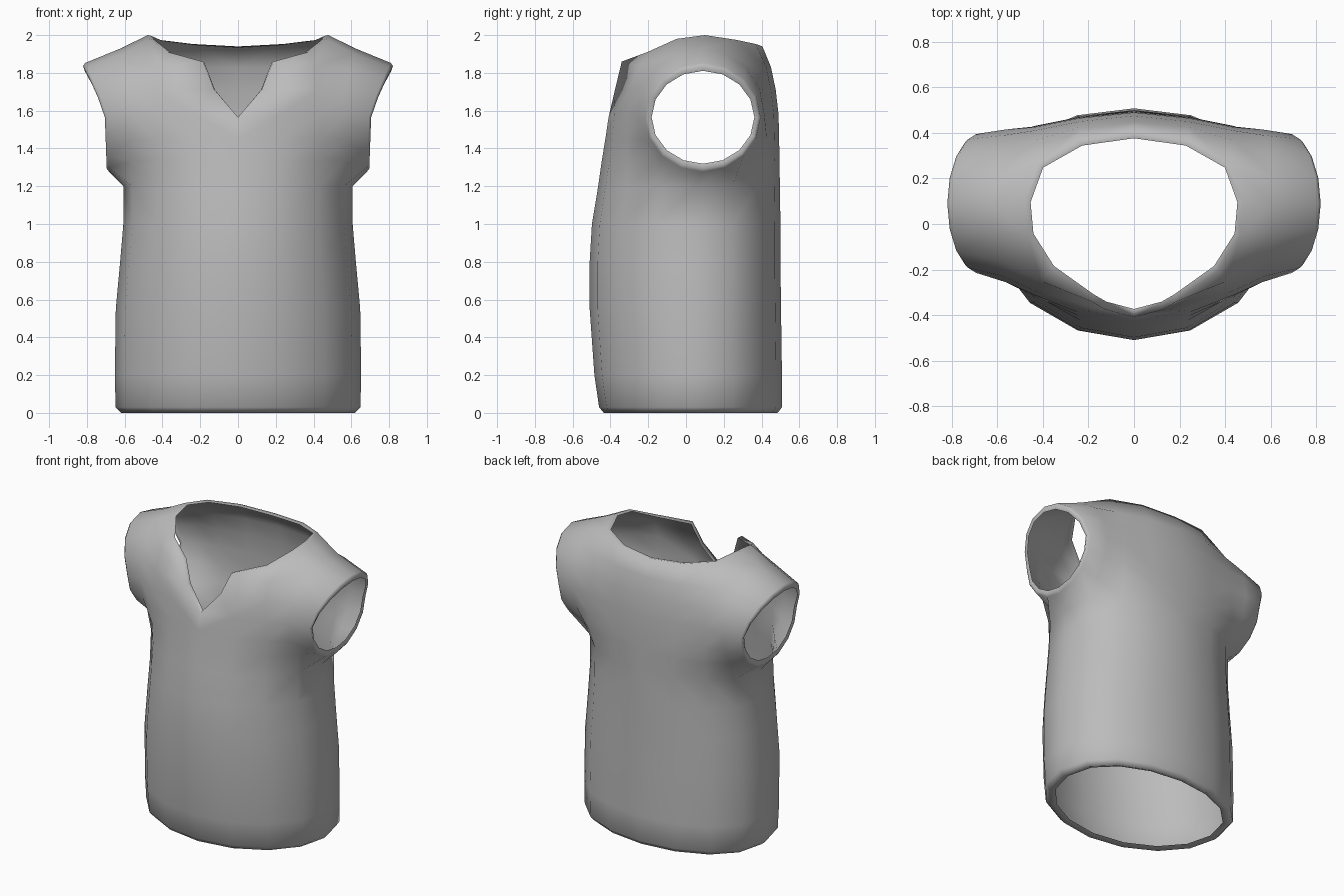
import bpy, bmesh, math
from mathutils import Vector

if "Cube" in bpy.data.objects:
    bpy.data.objects.remove(bpy.data.objects["Cube"])

bm = bmesh.new()


def vert(x, y, z):
    return bm.verts.new((x, y, z))


def face(*vs):
    bm.faces.new(vs)


def bridge(a, b, closed=False):
    """Join two rows of vertices with quads."""
    n = len(a)
    for i in range(n if closed else n - 1):
        j = (i + 1) % n
        face(a[i], a[j], b[j], b[i])


# torso rings, right half only: z, half width, front y, back y (first two are the turned hem)
RINGS = [(0.012, 0.58, -0.395, 0.455), (0.0, 0.62, -0.435, 0.485), (0.03, 0.648, -0.46, 0.508),
         (0.2, 0.652, -0.485, 0.508), (0.55, 0.647, -0.51, 0.503), (0.8, 0.624, -0.51, 0.50),
         (1.0, 0.607, -0.498, 0.50), (1.2, 0.607, -0.465, 0.497)]
MID = 0.05


def torso_ring(z, a, front, back):
    ring = []
    for i in range(9):
        t = i * math.pi / 8
        c = math.cos(t)
        y = MID + (front - MID) * c if i <= 4 else MID + (back - MID) * (-c) ** 0.87
        ring.append(vert(a * math.sin(t) if 0 < i < 8 else 0, y, z))
    return ring


rows = [torso_ring(*r) for r in RINGS]
for lo, hi in zip(rows, rows[1:]):
    bridge(lo, hi)
top = rows[-1]

# armhole seam: 16 points starting at the shoulder and running down the front
seam = []
for k in range(16):
    t = k * math.pi / 8
    if k in (7, 8, 9):
        seam.append(top[k - 4])
    else:
        c = math.cos(t)
        seam.append(vert(0.565 + 0.055 * max(0, c) ** 2, 0.08 - 0.335 * math.sin(t), 1.58 + 0.35 * c))


# cap sleeve with a turned edge
def sleeve_ring(dx, ry, rz):
    ring = []
    for k in range(16):
        t = k * math.pi / 8
        c = math.cos(t)
        x = 0.705 + 0.115 * max(0, c) ** 1.2 - 0.01 * max(0, -c)
        ring.append(vert(x + dx, 0.09 - ry * math.sin(t), 1.565 + rz * c))
    return ring


cuff = [sleeve_ring(*p) for p in ((-0.012, 0.305, 0.288), (0.0, 0.292, 0.272), (-0.008, 0.272, 0.246))]
for a, b in zip([seam] + cuff, cuff):
    bridge(a, b, True)

# front panel columns, rising from the torso ring to the neckline
f0 = [top[0]] + [vert(0, y, z) for y, z in ((-0.445, 1.34), (-0.427, 1.45), (-0.41, 1.565))]
f1 = [top[1]] + [vert(*p) for p in ((0.24, -0.405, 1.34), (0.24, -0.39, 1.45), (0.22, -0.38, 1.58),
                                    (0.128, -0.375, 1.715), (0.187, -0.34, 1.86))]
f2 = [top[2]] + [vert(*p) for p in ((0.44, -0.31, 1.34), (0.44, -0.315, 1.45), (0.43, -0.315, 1.58),
                                    (0.42, -0.30, 1.71), (0.41, -0.25, 1.83),
                                    (0.465, -0.05, 1.98), (0.478, 0.10, 2.0))]
f3 = seam[7::-1]
neck_corner = vert(0.37, -0.205, 1.91)
bridge(f0, f1[:4])
face(f0[3], f1[3], f1[4])
bridge(f1, f2[:6])
face(f1[5], f2[5], neck_corner)
face(neck_corner, f2[5], f2[6])
bridge(f2, f3)

# back panel columns
BACK = [(0.495, 1.34), (0.493, 1.45), (0.49, 1.58), (0.475, 1.71), (0.45, 1.83)]
b0 = [top[8]] + [vert(0, y, z) for y, z in BACK] + [vert(0, 0.405, 1.94)]
b1 = [top[7]] + [vert(0.24, y - 0.025, z) for y, z in BACK] + [vert(0.24, 0.37, 1.953)]
b2 = [top[6]] + [vert(0.44, y - 0.065 - 0.02 * (z > 1.8), z) for y, z in BACK]
b2 += [vert(0.42, 0.265, 1.975), f2[7]]
b3 = seam[9:] + [seam[0]]
bridge(b0, b1)
bridge(b1, b2[:7])
bridge(b2, b3)

# turned neckline edge
neck = [f0[3], f1[4], f1[5], neck_corner, f2[6], f2[7], b2[6], b1[6], b0[6]]
inner = [vert(v.co.x * 0.95, MID + (v.co.y - MID) * 0.92, v.co.z - 0.006) for v in neck]
bridge(neck, inner)

# consistent outward normals
bmesh.ops.recalc_face_normals(bm, faces=bm.faces)
axis = Vector((0, MID, 1))
if sum(f.normal.dot(f.calc_center_median() - axis) for f in bm.faces) < 0:
    bmesh.ops.reverse_faces(bm, faces=bm.faces)
for f in bm.faces:
    f.smooth = True

mesh = bpy.data.meshes.new("shirt")
bm.to_mesh(mesh)
bm.free()
shirt = bpy.data.objects.new("shirt", mesh)
bpy.context.collection.objects.link(shirt)

# left half
mirror = shirt.modifiers.new("mirror", 'MIRROR')
mirror.use_axis[0] = True
mirror.merge_threshold = 0.001

cloth = bpy.data.materials.new("grey cloth")
cloth.diffuse_color = (0.5, 0.5, 0.5, 1)
cloth.use_nodes = True
cloth.node_tree.nodes["Principled BSDF"].inputs["Base Color"].default_value = cloth.diffuse_color
mesh.materials.append(cloth)
